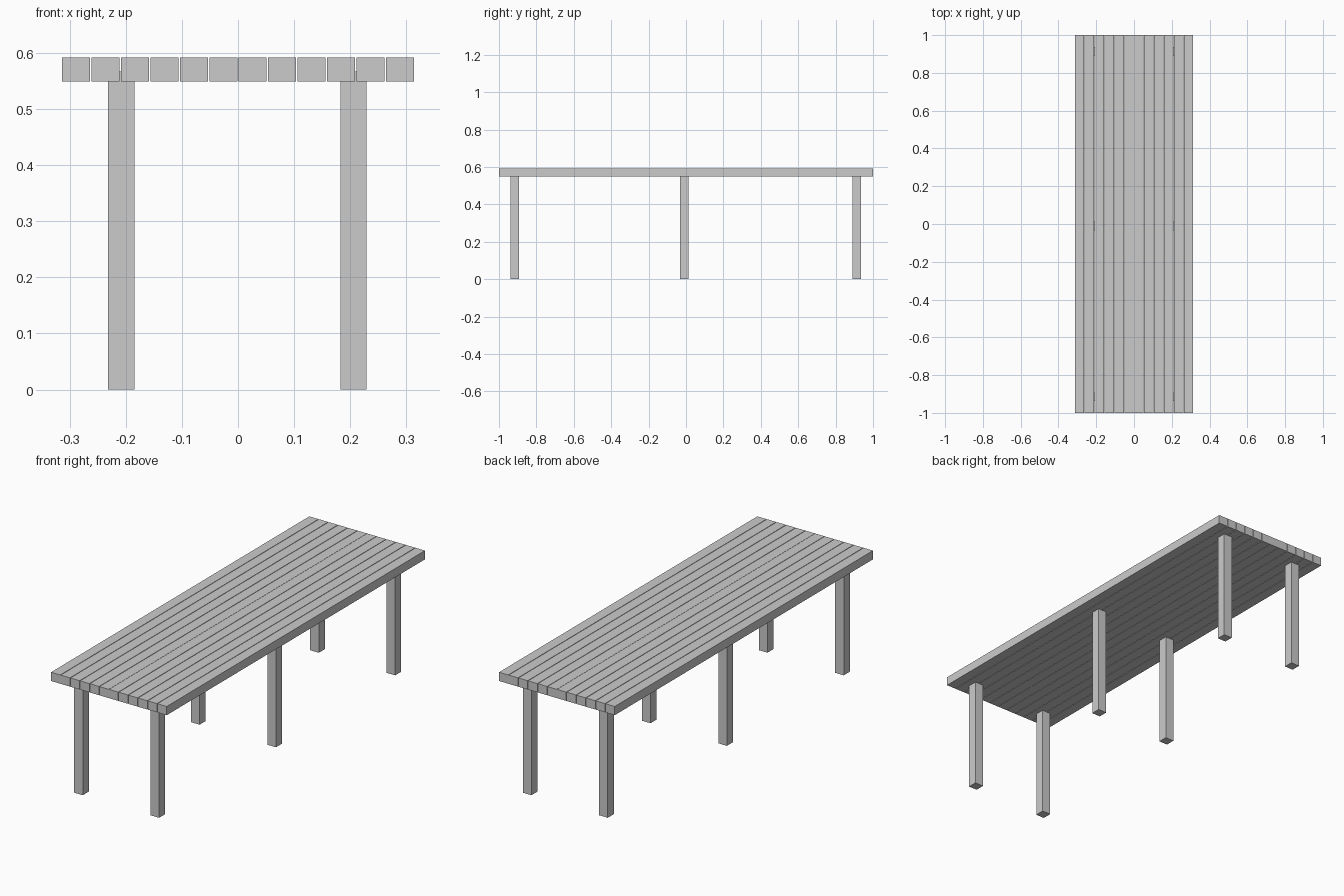
import bpy

if "Cube" in bpy.data.objects:
    bpy.data.objects.remove(bpy.data.objects["Cube"])

SLAT_W, PITCH, HALF_GAP = 0.050, 0.0526, 0.0006
SLAT_Z = (0.549, 0.592)
LEG_W, LEG_TOP = 0.0465, 0.567


def box(name, x, y, z):
    """Box from (min, max) ranges on each axis."""
    bpy.ops.mesh.primitive_cube_add(
        size=1, location=[(a + b) / 2 for a, b in (x, y, z)])
    ob = bpy.context.object
    ob.name = name
    ob.scale = [b - a for a, b in (x, y, z)]
    bpy.ops.object.transform_apply(location=False, rotation=False, scale=True)
    return ob


# Table top: six long slats on each side of the centre line
for side, label in ((-1, "left"), (1, "right")):
    for i in range(6):
        inner = HALF_GAP + i * PITCH
        x = sorted((side * inner, side * (inner + SLAT_W)))
        box(f"top_slat_{label}_{i + 1}", x, (-1, 1), SLAT_Z)

# Six square legs, let into the underside of the slats
h = LEG_W / 2
for cx, label in ((-0.208, "left"), (0.206, "right")):
    for cy, place in ((-0.915, "front"), (-0.01, "middle"), (0.913, "back")):
        box(f"leg_{place}_{label}", (cx - h, cx + h), (cy - h, cy + h), (0, LEG_TOP))
